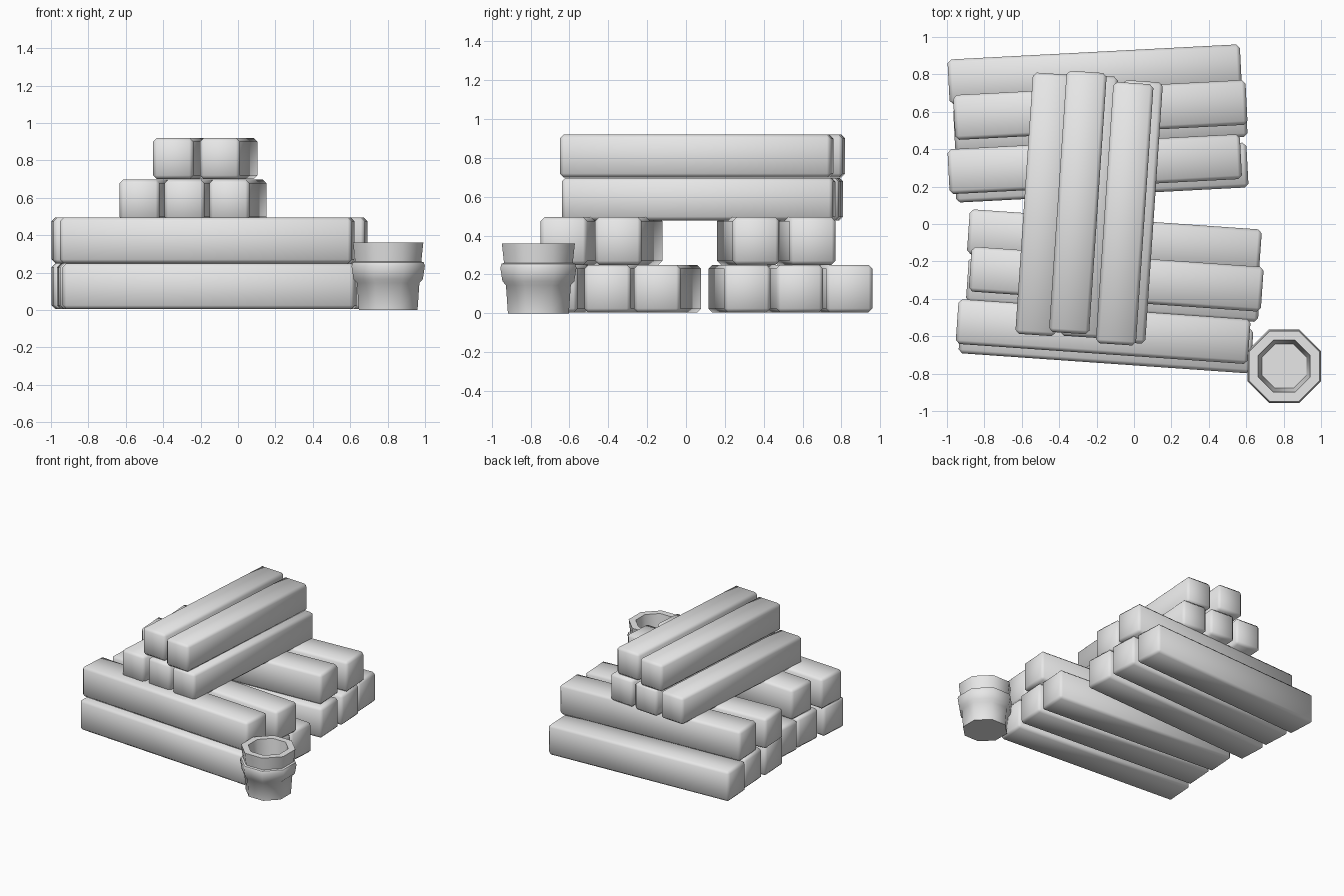
import bpy
import math

# Remove the default cube only
default = bpy.data.objects.get("Cube")
if default:
    bpy.data.objects.remove(default, do_unlink=True)

grey = bpy.data.materials.new("plain_grey")
grey.use_nodes = True
colour = (0.8, 0.8, 0.8, 1)
grey.diffuse_color = colour
grey.node_tree.nodes["Principled BSDF"].inputs["Base Color"].default_value = colour


def finish(obj, angle):
    obj.data.materials.append(grey)
    bpy.ops.object.select_all(action='DESELECT')
    obj.select_set(True)
    bpy.context.view_layer.objects.active = obj
    bpy.ops.object.shade_smooth_by_angle(angle=math.radians(angle))


def beam(name, x, y, z, size, turn):
    """A squared timber with softly chamfered edges."""
    bpy.ops.mesh.primitive_cube_add(size=1, location=(x, y, z))
    obj = bpy.context.object
    obj.name = name
    obj.scale = size
    bpy.ops.object.transform_apply(location=False, rotation=False, scale=True)
    obj.rotation_euler.z = math.radians(turn)
    bevel = obj.modifiers.new("chamfer", 'BEVEL')
    bevel.width = 0.02
    bevel.segments = 1
    bpy.ops.object.modifier_apply(modifier=bevel.name)
    finish(obj, 60)


def row(name, centres, z, size, turn):
    for i, (x, y) in enumerate(centres, 1):
        beam(f"{name}_{i}", x, y, z, size, turn)


# Two lower piles of crosswise beams, with a gap between them
LOW = (1.565, 0.24, 0.245)
row("back_bottom_beam", [(-0.21, 0.80), (-0.18, 0.545), (-0.175, 0.275)], 0.1275, LOW, 3)
row("back_upper_beam", [(-0.18, 0.61), (-0.21, 0.32)], 0.3725, LOW, 3)
row("front_bottom_beam", [(-0.105, -0.095), (-0.11, -0.35), (-0.15, -0.625)], 0.1275, LOW, -4)
row("front_upper_beam", [(-0.095, -0.295), (-0.165, -0.575)], 0.3725, LOW, -4)

# Lengthwise beams bridging the piles
HIGH = (0.215, 1.40, 0.22)
row("bridge_beam", [(-0.48, 0.105), (-0.24, 0.095), (0.0, 0.065)], 0.588, HIGH, -3.9)
row("top_beam", [(-0.30, 0.115), (-0.05, 0.055)], 0.81, HIGH, -3.9)

# Eight-sided banded pot: (distance to flat side, height), outside then inside
profile = [(0.157, 0.0), (0.167, 0.145), (0.185, 0.165), (0.196, 0.235),
           (0.190, 0.255), (0.177, 0.26), (0.188, 0.36),
           (0.139, 0.36), (0.118, 0.10)]
SIDES = 8
verts, faces = [], []
for flat, z in profile:
    r = flat / math.cos(math.pi / SIDES)
    for k in range(SIDES):
        a = 2 * math.pi * (k + 0.5) / SIDES
        verts.append((r * math.cos(a), r * math.sin(a), z))
for ring in range(len(profile) - 1):
    for k in range(SIDES):
        a, b = ring * SIDES + k, ring * SIDES + (k + 1) % SIDES
        faces.append((a, b, b + SIDES, a + SIDES))
faces.append(tuple(reversed(range(SIDES))))
faces.append(tuple(range(len(verts) - SIDES, len(verts))))
mesh = bpy.data.meshes.new("pot")
mesh.from_pydata(verts, [], faces)
pot = bpy.data.objects.new("pot", mesh)
bpy.context.collection.objects.link(pot)
pot.location = (0.803, -0.76, 0)
finish(pot, 50)
